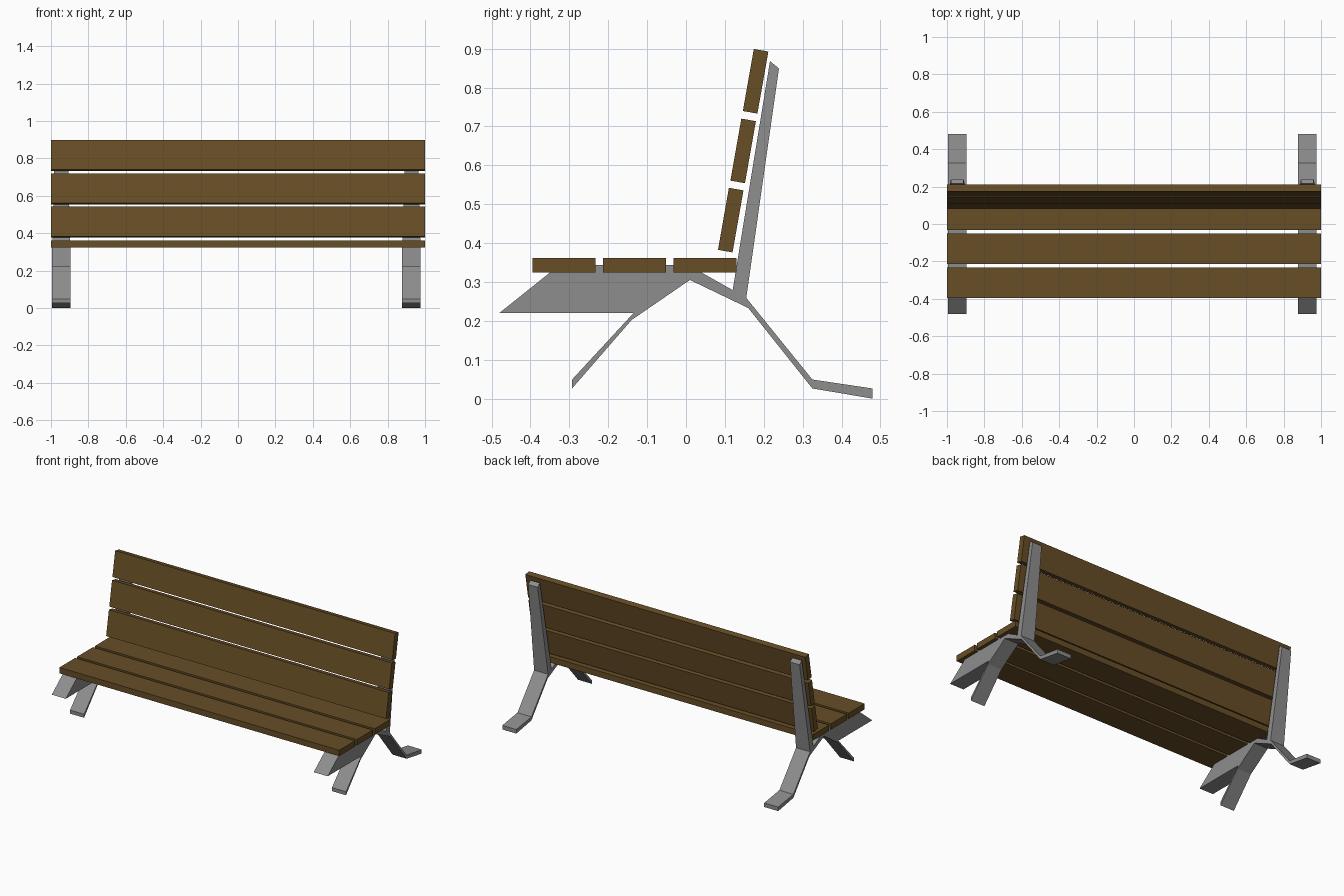
import bpy, math

if "Cube" in bpy.data.objects:
    bpy.data.objects.remove(bpy.data.objects["Cube"])


def material(name, rgb):
    mat = bpy.data.materials.new(name)
    mat.diffuse_color = (*rgb, 1)
    mat.use_nodes = True
    mat.node_tree.nodes["Principled BSDF"].inputs["Base Color"].default_value = mat.diffuse_color
    return mat


wood = material("brown_wood", (0.135, 0.075, 0.019))
metal = material("dark_grey_metal", (0.27, 0.27, 0.27))


def prism(name, profile, xs, mat):
    """Extrude a counter-clockwise (y, z) profile along x; xs gives (left, right) per point."""
    n = len(profile)
    verts = [(xs[i][0], y, z) for i, (y, z) in enumerate(profile)]
    verts += [(xs[i][1], y, z) for i, (y, z) in enumerate(profile)]
    faces = [tuple(reversed(range(n))), tuple(range(n, 2 * n))]
    faces += [(i, (i + 1) % n, (i + 1) % n + n, i + n) for i in range(n)]
    me = bpy.data.meshes.new(name)
    me.from_pydata(verts, [], faces)
    me.materials.append(mat)
    ob = bpy.data.objects.new(name, me)
    bpy.context.collection.objects.link(ob)
    return ob


def slat(name, y, z, thick, tilt):
    """Full-length board 0.16 wide, centred at (y, z), its width tilted in the yz plane."""
    c, s = math.cos(tilt), math.sin(tilt)
    w, t = 0.081, thick / 2
    corners = [(-w, -t), (w, -t), (w, t), (-w, t)]
    profile = [(y + a * c - b * s, z + a * s + b * c) for a, b in corners]
    return prism(name, profile, [(-1, 1)] * 4, wood)


# Seat slats
for i, y in enumerate((-0.314, -0.133, 0.049)):
    slat(f"seat_slat_{i + 1}", y, 0.346, 0.038, 0)

# Leaning back slats
for i, (y, z) in enumerate(((0.115, 0.462), (0.147, 0.640), (0.179, 0.819))):
    slat(f"back_slat_{i + 1}", y, z, 0.038, math.radians(80))

# Side frame: seat wedge, front leg and bent rear leg
frame = [(-0.48, 0.223), (-0.135, 0.223), (-0.293, 0.052), (-0.293, 0.029),
         (-0.14, 0.205), (0.01, 0.308), (0.16, 0.236), (0.325, 0.029),
         (0.48, 0.003), (0.48, 0.029), (0.325, 0.052), (0.155, 0.262),
         (0.12, 0.282), (0.005, 0.347), (-0.325, 0.347)]
# Upright that narrows towards its top
upright = [(0.12, 0.282), (0.155, 0.262), (0.239, 0.852), (0.216, 0.871)]

for side, cx in (("left", -0.945), ("right", 0.927)):
    prism(f"{side}_leg_frame", frame, [(cx - 0.05, cx + 0.05)] * len(frame), metal)
    prism(f"{side}_back_upright", upright,
          [(cx - h, cx + h) for h in (0.05, 0.05, 0.034, 0.034)], metal)

# Stand the bench exactly on the ground
for ob in bpy.context.collection.objects:
    ob.location.z = -0.003
